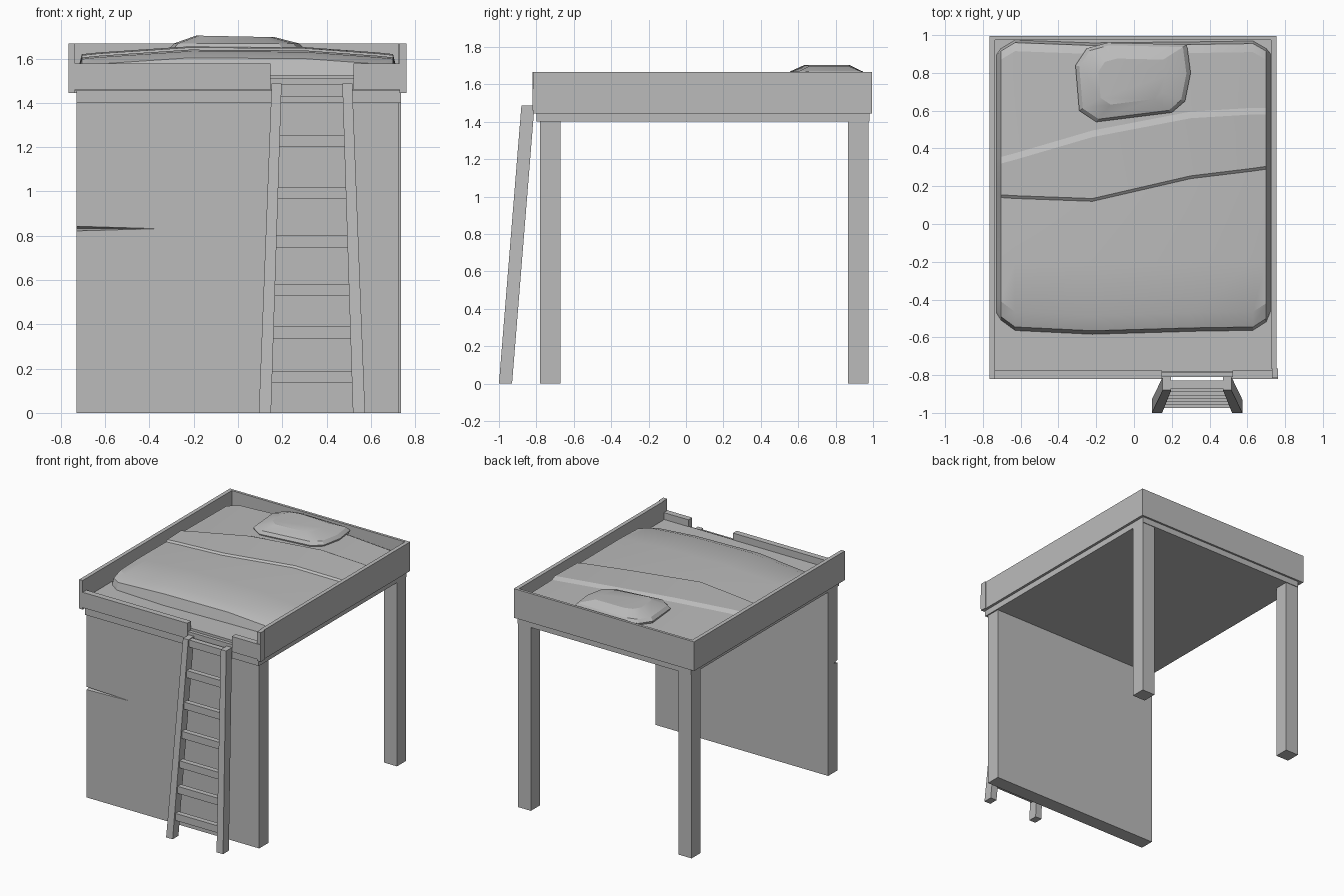
import bpy, bmesh
from mathutils import Vector

old = bpy.data.objects.get("Cube")
if old:
    bpy.data.objects.remove(old, do_unlink=True)

GREY = (0.5, 0.5, 0.5, 1)
grey = bpy.data.materials.new("plain_grey")
grey.use_nodes = True
grey.diffuse_color = GREY
bsdf = next(n for n in grey.node_tree.nodes if n.type == "BSDF_PRINCIPLED")
bsdf.inputs["Base Color"].default_value = GREY


def finish(name, bm):
    """Turn a bmesh into a named object with the grey material."""
    bmesh.ops.recalc_face_normals(bm, faces=bm.faces)
    mesh = bpy.data.meshes.new(name)
    bm.to_mesh(mesh)
    bm.free()
    mesh.materials.append(grey)
    obj = bpy.data.objects.new(name, mesh)
    bpy.context.collection.objects.link(obj)
    return obj


def hull(name, points):
    """Convex solid around a few points."""
    bm = bmesh.new()
    verts = [bm.verts.new(p) for p in points]
    bmesh.ops.convex_hull(bm, input=verts)
    bmesh.ops.dissolve_limit(bm, angle_limit=0.01, verts=bm.verts, edges=bm.edges)
    return finish(name, bm)


def box(name, x, y, z):
    """Box from its extents on each axis."""
    return hull(name, [(a, b, c) for a in x for b in y for c in z])


def grid(bm, rows, closed=False):
    """Bridge rows of points with quads and return the vertex rows."""
    vrows = [[bm.verts.new(p) for p in row] for row in rows]
    for lo, hi in zip(vrows, vrows[1:]):
        n = len(lo)
        for i in range(n if closed else n - 1):
            j = (i + 1) % n
            bm.faces.new((lo[i], lo[j], hi[j], hi[i]))
    return vrows


def soften(obj, angle):
    bpy.ops.object.select_all(action="DESELECT")
    obj.select_set(True)
    bpy.context.view_layer.objects.active = obj
    bpy.ops.object.shade_smooth_by_angle(angle=angle)


# Platform, mattress base and back legs
box("platform", (-0.73, 0.735), (-0.8, 0.98), (1.4, 1.455))
box("mattress", (-0.735, 0.73), (-0.78, 0.98), (1.455, 1.525))
box("back_leg_right", (-0.73, -0.62), (0.865, 0.975), (0, 1.4))
box("back_leg_left", (0.625, 0.735), (0.865, 0.975), (0, 1.4))

# Guard rails
box("side_rail_right", (-0.765, -0.735), (-0.82, 0.99), (1.445, 1.667))
box("side_rail_left", (0.725, 0.755), (-0.765, 0.99), (1.445, 1.667))
box("back_rail", (-0.765, 0.755), (0.975, 0.995), (1.445, 1.667))
box("front_rail_right", (-0.735, 0.147), (-0.82, -0.775), (1.46, 1.577))
box("front_rail_left", (0.522, 0.762), (-0.82, -0.775), (1.46, 1.577))
box("front_rail_gap", (0.147, 0.522), (-0.81, -0.785), (1.46, 1.51))
box("front_rail_post", (0.73, 0.762), (-0.815, -0.765), (1.445, 1.667))

# Front wall panel with a small dent on one edge
panel = box("front_panel", (-0.73, 0.725), (-0.78, -0.67), (0, 1.4))
dent = hull("dent_cutter", [(-0.8, -0.82, 0.81), (-0.8, -0.82, 0.855),
                            (-0.8, -0.73, 0.832), (-0.32, -0.785, 0.832)])
dent.hide_render = True
cut = panel.modifiers.new("dent", "BOOLEAN")
cut.operation, cut.solver, cut.object = "DIFFERENCE", "EXACT", dent
bpy.context.view_layer.objects.active = panel
bpy.ops.object.modifier_apply(modifier="dent")
bpy.data.objects.remove(dent, do_unlink=True)

# Ladder: leaning, converging stiles with rungs between them
TOP = 1.487
MID = 0.334


def lean(z):
    return -1 + 0.12 * z / TOP


def half_width(z):
    return 0.185 - 0.048 * z / TOP


for side, name in ((-1, "right"), (1, "left")):
    points = []
    for z, thick in ((0, 0.055), (TOP, 0.045)):
        for x in (half_width(z), half_width(z) + thick):
            for depth in (0, 0.07):
                points.append((MID + side * x, lean(z) + depth, z))
    hull("ladder_stile_" + name, points)

for i, z in enumerate((0.135, 0.337, 0.527, 0.747, 0.965, 1.2, 1.428)):
    w = half_width(z) + 0.01
    y = lean(z) + 0.015
    box(f"ladder_rung_{i + 1}", (MID - w, MID + w), (y, y + 0.04), (z, z + 0.054))

# Blanket: draped rows from front hem to back, with a folded band
columns = (-0.73, -0.705, -0.63, -0.22, 0.3, 0.63, 0.7, 0.725)
hem = (-0.47, -0.51, -0.565, -0.585, -0.57, -0.565, -0.52, -0.48)
fold = (0.14, 0.14, 0.135, 0.12, 0.24, 0.28, 0.29, 0.3)
crest = (0.31, 0.32, 0.34, 0.46, 0.56, 0.58, 0.58, 0.59)
back = (0.91, 0.93, 0.975, 0.96, 0.965, 0.97, 0.93, 0.9)


def shift(line, amount):
    return [v + amount for v in line]


layers = [(hem, 1.52), (shift(hem, 0.02), 1.565), (shift(hem, 0.1), 1.595),
          ([-0.2] * len(columns), 1.602), (fold, 1.6), (shift(fold, 0.015), 1.612),
          (crest, 1.617), (shift(crest, 0.035), 1.6), (shift(back, -0.06), 1.595),
          (shift(back, -0.015), 1.57), (back, 1.52)]
rows = []
last = len(columns) - 1
for n, (line, height) in enumerate(layers):
    row = []
    for i, (x, y) in enumerate(zip(columns, line)):
        crown = 0 if n in (0, len(layers) - 1) else 0.042 * (1 - (x / 0.73) ** 2)
        z = 1.52 if i in (0, last) else height + crown
        row.append((x, y, z))
    rows.append(row)
bm = bmesh.new()
grid(bm, rows)
soften(finish("blanket", bm), 0.35)

# Pillow: stacked, shrinking outlines
outline = [Vector(p) for p in ((-0.31, 0.84), (-0.29, 0.6), (-0.2, 0.54), (0.2, 0.59),
                               (0.27, 0.65), (0.3, 0.8), (0.28, 0.95), (-0.14, 0.96),
                               (-0.25, 0.93))]
centre = Vector((-0.02, 0.76))
rings = []
for scale, z in ((0.95, 1.6), (1, 1.645), (0.93, 1.668), (0.58, 1.7)):
    ring = []
    for p in outline:
        q = centre + (p - centre) * scale
        ring.append((q.x, q.y, z - 0.02 * q.x * (scale < 0.9)))
    rings.append(ring)
bm = bmesh.new()
vrings = grid(bm, rings, closed=True)
bm.faces.new(vrings[-1])
bm.faces.new(vrings[0])
soften(finish("pillow", bm), 0.35)
